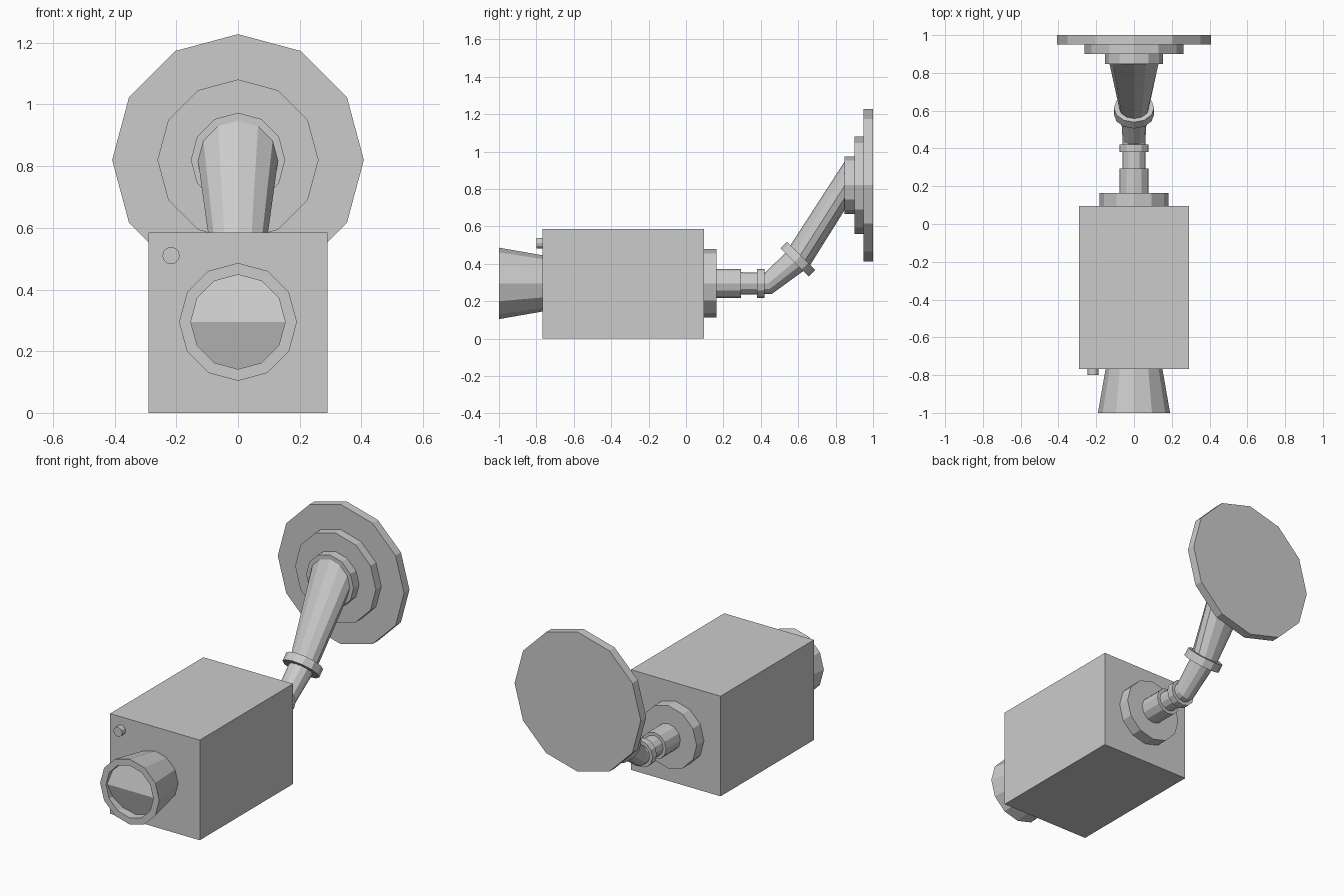
import bpy, bmesh
from math import sin, cos, pi, radians

if "Cube" in bpy.data.objects:
    bpy.data.objects.remove(bpy.data.objects["Cube"])

SIDES = 12


def finish(name, bm):
    bmesh.ops.recalc_face_normals(bm, faces=bm.faces)
    mesh = bpy.data.meshes.new(name)
    bm.to_mesh(mesh)
    bm.free()
    obj = bpy.data.objects.new(name, mesh)
    bpy.context.collection.objects.link(obj)
    return obj


def loft(name, rings, x=0.0):
    """Capped 12-sided skin through rings (y, z, radius, tilt in degrees)."""
    bm = bmesh.new()
    loops = []
    for y, z, r, tilt in rings:
        t = radians(tilt)
        loops.append([bm.verts.new((x + r * sin(a),
                                    y - r * cos(a) * sin(t),
                                    z + r * cos(a) * cos(t)))
                      for a in (2 * pi * i / SIDES for i in range(SIDES))])
    for lo, hi in zip(loops, loops[1:]):
        for i in range(SIDES):
            j = (i + 1) % SIDES
            bm.faces.new((lo[i], lo[j], hi[j], hi[i]))
    bm.faces.new(loops[0])
    bm.faces.new(loops[-1])
    return finish(name, bm)


def disc(name, y0, y1, z, r, x=0.0):
    return loft(name, [(y0, z, r, 0), (y1, z, r, 0)], x)


AXIS_Z = 0.295   # lens and pipe axis
WALL_Z = 0.82    # wall mount axis

# Camera housing
bm = bmesh.new()
bmesh.ops.create_cube(bm, size=1)
for v in bm.verts:
    v.co = (v.co.x * 0.58, v.co.y * 0.862 - 0.336, (v.co.z + 0.5) * 0.585)
finish("housing", bm)

# Flared lens hood with a recess in the front
loft("lens_hood", [(-0.765, AXIS_Z, 0.15, 0), (-1.0, AXIS_Z, 0.191, 0),
                   (-1.0, AXIS_Z, 0.153, 0), (-0.94, AXIS_Z, 0.153, 0)])

# Lens glass: two flat halves meeting in a horizontal ridge
bm = bmesh.new()
pts = [bm.verts.new((0.153 * sin(a), -0.945 - 0.045 * (1 - abs(cos(a))),
                     AXIS_Z + 0.153 * cos(a)))
       for a in (2 * pi * i / SIDES for i in range(SIDES))]
q = SIDES // 4
bm.faces.new(pts[3 * q:] + pts[:q + 1])
bm.faces.new(pts[q:3 * q + 1])
lens = finish("lens_glass", bm)
if lens.data.polygons[0].normal.y > 0:
    lens.data.flip_normals()

# Indicator light
disc("indicator", -0.80, -0.76, 0.51, 0.028, x=-0.217)

# Rear flange, sleeve and pipe ring
disc("rear_flange", 0.09, 0.163, AXIS_Z, 0.183)
disc("pipe_sleeve", 0.16, 0.295, AXIS_Z, 0.078)
disc("pipe_ring", 0.38, 0.42, AXIS_Z, 0.078)

# Bent lower pipe, tilted collar and tapered upper arm
loft("lower_pipe", [(0.28, AXIS_Z, 0.06, 0), (0.44, AXIS_Z, 0.06, 17),
                    (0.598, 0.425, 0.07, 46)])
loft("arm_collar", [(0.581, 0.408, 0.107, 45), (0.615, 0.442, 0.107, 45)])
loft("upper_arm", [(0.598, 0.425, 0.075, 45), (0.85, WALL_Z, 0.13, 0)])

# Stepped wall plate
for name, y0, y1, r in (("mount_inner_step", 0.848, 0.90, 0.153),
                        ("mount_middle_step", 0.90, 0.95, 0.261),
                        ("wall_plate", 0.95, 1.0, 0.408)):
    disc(name, y0, y1, WALL_Z, r)
